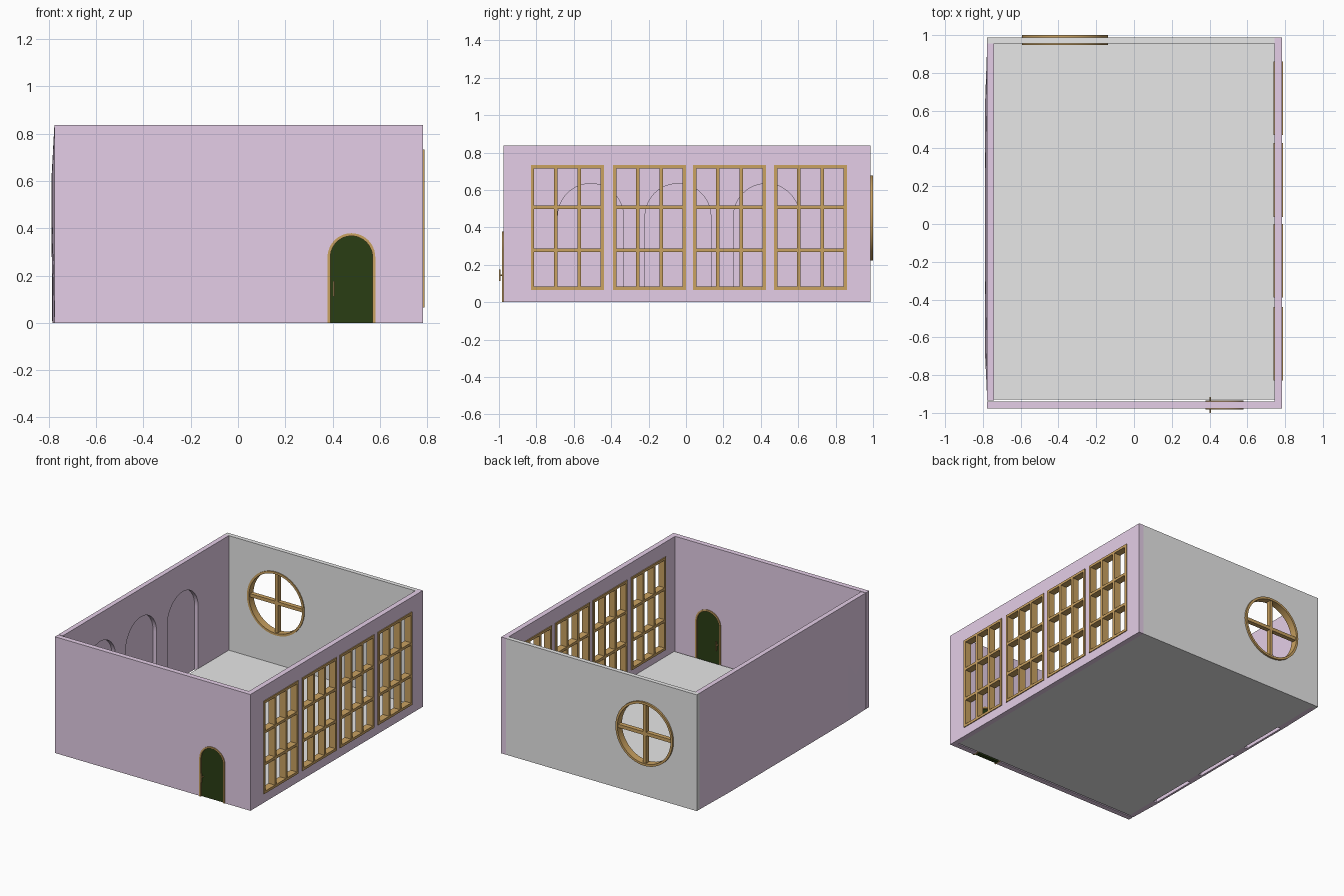
import bpy, bmesh, math

if "Cube" in bpy.data.objects:
    bpy.data.objects.remove(bpy.data.objects["Cube"])


def material(name, rgb):
    m = bpy.data.materials.new(name)
    m.diffuse_color = (*rgb, 1)
    m.use_nodes = True
    m.node_tree.nodes["Principled BSDF"].inputs["Base Color"].default_value = m.diffuse_color
    return m


LILAC = material("lilac_wall", (0.79, 0.625, 0.81))
GREY = material("pale_grey", (0.8, 0.8, 0.8))
WOOD = material("golden_wood", (0.59, 0.36, 0.12))
GREEN = material("dark_green", (0.023, 0.047, 0.007))


def rect(u0, u1, v0, v1):
    return [(u0, v0), (u1, v0), (u1, v1), (u0, v1)]


def circle(cu, cv, r, n=64):
    return [(cu + r * math.cos(2 * math.pi * i / n),
             cv + r * math.sin(2 * math.pi * i / n)) for i in range(n)]


def arch(cu, r, spring, base=0.0, n=24):
    """Round-topped outline, listed from right foot over the top to left foot."""
    top = [(cu + r * math.cos(math.pi * i / n),
            spring + r * math.sin(math.pi * i / n)) for i in range(n + 1)]
    return [(cu + r, base)] + top + [(cu - r, base)]


def finish(name, bm, mat):
    bmesh.ops.recalc_face_normals(bm, faces=bm.faces)
    me = bpy.data.meshes.new(name)
    bm.to_mesh(me)
    bm.free()
    me.materials.clear()
    me.materials.append(mat)
    ob = bpy.data.objects.new(name, me)
    bpy.context.collection.objects.link(ob)
    bpy.ops.object.select_all(action='DESELECT')
    ob.select_set(True)
    bpy.context.view_layer.objects.active = ob
    bpy.ops.object.shade_smooth_by_angle(angle=math.radians(30))
    return ob


def plate(name, loops, axis, w0, w1, mat):
    """Filled outline (inner loops are holes) extruded along x, y or z from w0 to w1."""
    cu = bpy.data.curves.new(name + "_outline", 'CURVE')
    cu.dimensions = '2D'
    cu.fill_mode = 'BOTH'
    cu.extrude = (w1 - w0) / 2
    for loop in loops:
        s = cu.splines.new('POLY')
        s.points.add(len(loop) - 1)
        for p, (u, v) in zip(s.points, loop):
            p.co = (u, v, 0, 1)
        s.use_cyclic_u = True
    tmp = bpy.data.objects.new(name + "_outline", cu)
    bpy.context.collection.objects.link(tmp)
    dg = bpy.context.evaluated_depsgraph_get()
    me = bpy.data.meshes.new_from_object(tmp.evaluated_get(dg))
    bm = bmesh.new()
    bm.from_mesh(me)
    bpy.data.objects.remove(tmp)
    bpy.data.curves.remove(cu)
    bpy.data.meshes.remove(me)
    bmesh.ops.remove_doubles(bm, verts=bm.verts, dist=1e-5)
    mid = (w0 + w1) / 2
    for vert in bm.verts:
        u, v, w = vert.co
        w += mid
        vert.co = {'x': (w, u, v), 'y': (u, w, v), 'z': (u, v, w)}[axis]
    for f in bm.faces:
        f.material_index = 0
    return finish(name, bm, mat)


H = 0.838

# Floor, with a narrow gap along the front wall
plate("floor", [rect(-0.745, 0.745, -0.93, 0.957)], 'z', 0.0, 0.012, GREY)

# Front wall with a doorway notch
DX, DR, DS = 0.48, 0.101, 0.278
plate("front_wall",
      [[(-0.777, 0)] + arch(DX, DR - 0.002, DS)[::-1] + [(0.783, 0), (0.783, H), (-0.777, H)]],
      'y', -0.977, -0.94, LILAC)

# Door frame, door leaf and handles on both sides
plate("door_frame", [arch(DX, DR, DS) + arch(DX, DR - 0.012, DS)[::-1]],
      'y', -0.983, -0.934, WOOD)
plate("door", [arch(DX, DR - 0.011, DS)], 'y', -0.973, -0.944, GREEN)
for side, face, tip in (("outer", -0.973, -1.0), ("inner", -0.944, -0.917)):
    d = 0.007 if tip < face else -0.007
    a, b = sorted((tip, tip + d))
    plate(side + "_handle_grip", [rect(0.401, 0.408, 0.112, 0.176)], 'y', a, b, WOOD)
    a, b = sorted((face, tip + d))
    plate(side + "_handle_peg", [circle(0.4045, 0.145, 0.004, 12)], 'y', a, b, WOOD)

# Right wall with four tall window openings
WINDOWS = [-0.634, -0.195, 0.2325, 0.6655]
HW, Z0, Z1 = 0.195, 0.065, 0.734
plate("right_wall",
      [rect(-0.94, 0.987, 0, H)] +
      [rect(c - HW + 0.004, c + HW - 0.004, Z0 + 0.004, Z1 - 0.004) for c in WINDOWS],
      'x', 0.745, 0.783, LILAC)

# Lattice windows, three panes by three
ROWS = [(0.083, 0.268), (0.288, 0.499), (0.518, 0.716)]
for i, c in enumerate(WINDOWS):
    panes = []
    for col in (-1, 0, 1):
        m = c + col * 0.1245
        panes += [rect(m - 0.053, m + 0.053, z0, z1) for z0, z1 in ROWS]
    plate(f"lattice_window_{i + 1}", [rect(c - HW, c + HW, Z0, Z1)] + panes,
          'x', 0.738, 0.789, WOOD)

# Back wall with a round opening
CX, CZ, R = -0.365, 0.45, 0.228
plate("back_wall", [rect(-0.777, 0.745, 0, H), circle(CX, CZ, R - 0.004)],
      'y', 0.955, 0.987, GREY)

# Round window ring and cross bars
plate("round_window_ring", [circle(CX, CZ, R), circle(CX, CZ, R - 0.016)],
      'y', 0.948, 1.0, WOOD)
b, r = 0.012, R - 0.01
cross = [(b, b), (b, r), (-b, r), (-b, b), (-r, b), (-r, -b),
         (-b, -b), (-b, -r), (b, -r), (b, -b), (r, -b), (r, b)]
plate("round_window_cross", [[(CX + x, CZ + z) for x, z in cross]], 'y', 0.96, 0.992, WOOD)

# Left wall: inner layer with three arched niches open to the floor
outline = [(-0.935, 0)]
for c in (-0.51, -0.043, 0.43):
    outline += arch(c, 0.176, 0.458)[::-1]
outline += [(0.955, 0), (0.955, H), (-0.935, H)]
plate("left_wall_niches", [outline], 'x', -0.77, -0.742, LILAC)

# Left wall: slightly bulging outer layer behind the niches
bm = bmesh.new()
for y, k in ((-0.935, 0), (-0.7, 0.85), (0, 1), (0.65, 0.85), (0.955, 0)):
    for z, bulge in ((0, 0.009), (0.45, 0.0125), (0.6, 0.013), (H, 0)):
        bm.verts.new((-0.777 - bulge * k, y, z))
        bm.verts.new((-0.77, y, z))
res = bmesh.ops.convex_hull(bm, input=bm.verts)
loose = [v for v in bm.verts if not v.link_faces]
bmesh.ops.delete(bm, geom=loose, context='VERTS')
finish("left_wall_backing", bm, LILAC)
